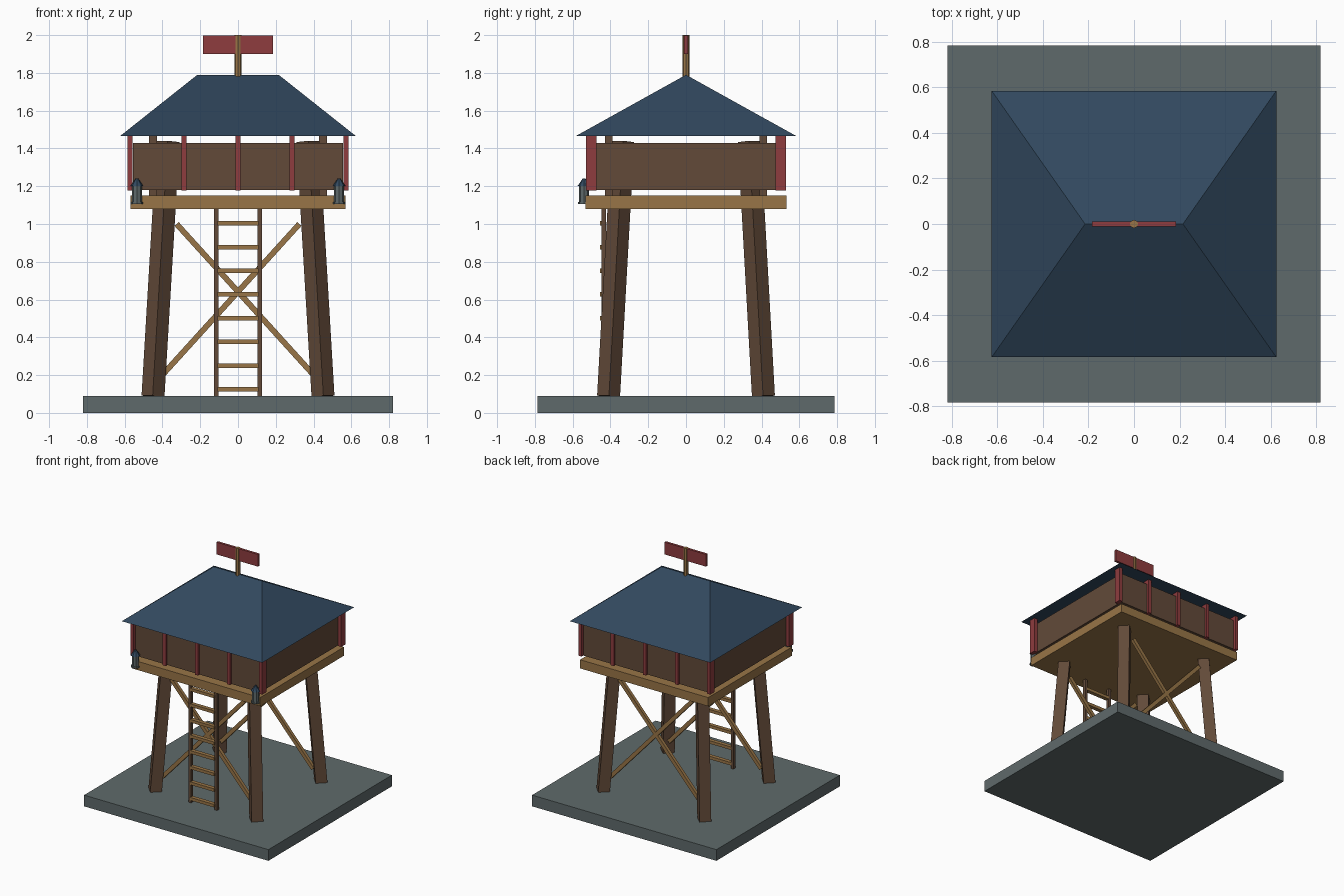
import bpy, bmesh
from mathutils import Vector, Matrix

cube = bpy.data.objects.get("Cube")
if cube:
    bpy.data.objects.remove(cube, do_unlink=True)


def material(name, rgb):
    color = [(c / 255 / 12.92) if c < 11 else ((c / 255 + 0.055) / 1.055) ** 2.4 for c in rgb] + [1]
    mat = bpy.data.materials.new(name)
    mat.use_nodes = True
    mat.diffuse_color = color
    mat.node_tree.nodes["Principled BSDF"].inputs["Base Color"].default_value = color
    return mat


STONE = material("grey stone", (95, 106, 107))
DARK_WOOD = material("dark wood", (98, 74, 57))
LIGHT_WOOD = material("light wood", (152, 117, 71))
RED = material("red paint", (142, 60, 62))
BLUE = material("blue slate", (49, 72, 94))


def finish(name, bm, mat):
    bmesh.ops.recalc_face_normals(bm, faces=bm.faces)
    mesh = bpy.data.meshes.new(name)
    bm.to_mesh(mesh)
    bm.free()
    mesh.materials.append(mat)
    obj = bpy.data.objects.new(name, mesh)
    bpy.context.collection.objects.link(obj)
    return obj


def box(name, center, size, mat, turn=Matrix()):
    bm = bmesh.new()
    place = Matrix.Translation(center) @ turn @ Matrix.Diagonal((*size, 1))
    bmesh.ops.create_cube(bm, size=1, matrix=place)
    return finish(name, bm, mat)


def beam(name, start, end, width, depth, mat):
    """Box running from start to end, squared to its direction of lean."""
    a, b = Vector(start), Vector(end)
    turn = (b - a).to_track_quat('Z', 'Y').to_matrix().to_4x4()
    return box(name, (a + b) / 2, (width, depth, (b - a).length), mat, turn)


def cone(name, x, y, low, high, r1, r2, sides, mat):
    bm = bmesh.new()
    bmesh.ops.create_cone(bm, cap_ends=True, segments=sides, radius1=r1, radius2=r2, depth=high - low,
                          matrix=Matrix.Translation((x, y, (low + high) / 2)))
    return finish(name, bm, mat)


# Ground slab and platform
box("base_slab", (0, 0, 0.045), (1.64, 1.57, 0.09), STONE)
box("platform", (0, 0, 1.115), (1.14, 1.065, 0.07), LIGHT_WOOD)

# Leaning legs and upright roof posts at each corner
for sx, side in ((-1, "right"), (1, "left")):
    for sy, end in ((-1, "front"), (1, "back")):
        beam(f"{end}_{side}_leg", (sx * 0.45, sy * 0.41, 0.088), (sx * 0.37, sy * 0.335, 1.437),
             0.086, 0.086, DARK_WOOD)
        box(f"{end}_{side}_roof_post", (sx * 0.45, sy * 0.41, 1.32), (0.04, 0.04, 0.36), DARK_WOOD)

# Cross braces on front and back
for sy, end in ((-1, "front"), (1, "back")):
    for sx, side in ((-1, "right"), (1, "left")):
        beam(f"{end}_{side}_brace", (sx * 0.41, sy * 0.375, 0.19), (-sx * 0.325, sy * 0.375, 1.0),
             0.026, 0.03, LIGHT_WOOD)

# Cabin walls, with red battens on front and back
for s, end, side in ((-1, "front", "right"), (1, "back", "left")):
    box(f"{end}_wall", (0, s * 0.495, 1.305), (1.11, 0.035, 0.25), DARK_WOOD)
    box(f"{side}_wall", (s * 0.538, 0, 1.305), (0.035, 0.96, 0.25), DARK_WOOD)
    for i in range(5):
        box(f"{end}_batten_{i + 1}", ((i - 2) * 0.286, s * 0.502, 1.322), (0.028, 0.054, 0.29), RED)

# Hipped roof
bm = bmesh.new()
eaves = [bm.verts.new((x * 0.625, y * 0.585, 1.465)) for x, y in ((-1, -1), (1, -1), (1, 1), (-1, 1))]
ridge = [bm.verts.new((x * 0.215, 0, 1.79)) for x in (-1, 1)]
a, b, c, d = eaves
for face in ((d, c, b, a), (a, b, ridge[1], ridge[0]), (b, c, ridge[1]),
             (c, d, ridge[0], ridge[1]), (d, a, ridge[0])):
    bm.faces.new(face)
finish("roof", bm, BLUE)

# Roof sign
cone("sign_pole", 0, 0, 1.77, 2.0, 0.018, 0.018, 8, LIGHT_WOOD)
box("sign_board", (0, 0, 1.95), (0.37, 0.02, 0.098), RED)

# Ladder
for sx, side in ((-1, "right"), (1, "left")):
    box(f"{side}_ladder_rail", (sx * 0.115, -0.436, 0.585), (0.022, 0.024, 0.99), DARK_WOOD)
for i in range(8):
    box(f"ladder_rung_{i + 1}", (0, -0.44, 0.125 + i * 0.1255), (0.215, 0.032, 0.024), LIGHT_WOOD)

# Lanterns on the front corners
for sx, side in ((-1, "right"), (1, "left")):
    x, y = sx * 0.535, -0.54
    cone(f"{side}_lantern_base", x, y, 1.105, 1.117, 0.033, 0.033, 8, STONE)
    cone(f"{side}_lantern_body", x, y, 1.117, 1.2, 0.027, 0.027, 8, STONE)
    cone(f"{side}_lantern_cap", x, y, 1.2, 1.242, 0.035, 0.006, 8, BLUE)
